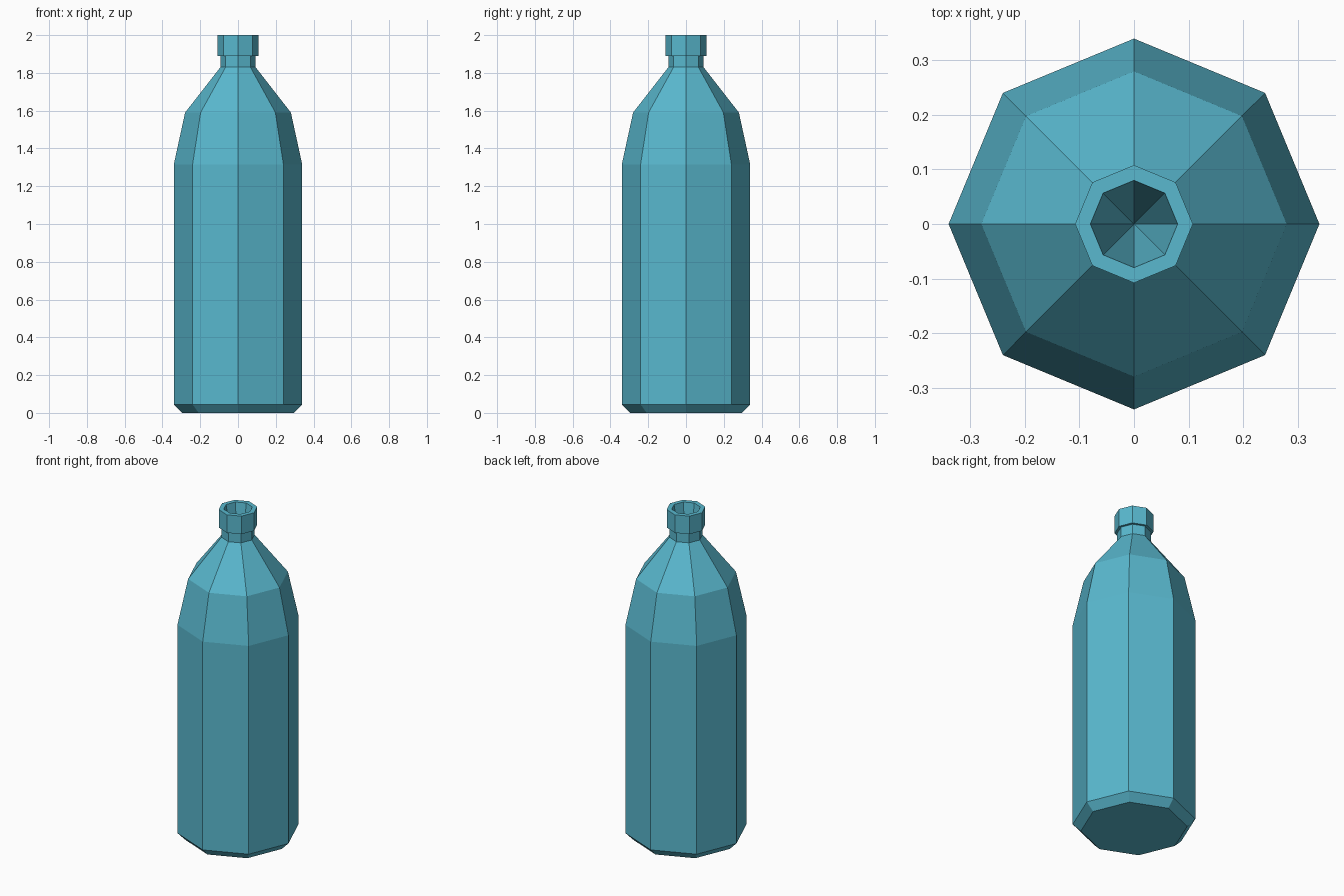
import bpy, bmesh, math

if "Cube" in bpy.data.objects:
    bpy.data.objects.remove(bpy.data.objects["Cube"])

SIDES = 8
# (radius, height) from the base, up the outside, over the rim
PROFILE = [(0.295, 0.0), (0.34, 0.045), (0.34, 1.315), (0.28, 1.59),
           (0.093, 1.83), (0.093, 1.89), (0.108, 1.89), (0.108, 2.0), (0.08, 2.0)]
CAVITY_TIP = 1.5

bm = bmesh.new()


def ring(r, z):
    return [bm.verts.new((r * math.cos(2 * math.pi * k / SIDES),
                          r * math.sin(2 * math.pi * k / SIDES), z)) for k in range(SIDES)]


rings = [ring(r, z) for r, z in PROFILE]

# Outer walls, shoulder, neck and lip
for a, b in zip(rings, rings[1:]):
    for k in range(SIDES):
        n = (k + 1) % SIDES
        bm.faces.new((a[k], a[n], b[n], b[k]))

# Flat base
bm.faces.new(rings[0][::-1])

# Tapered opening inside the mouth
tip = bm.verts.new((0, 0, CAVITY_TIP))
for k in range(SIDES):
    bm.faces.new((rings[-1][k], rings[-1][(k + 1) % SIDES], tip))

mesh = bpy.data.meshes.new("bottle")
bm.to_mesh(mesh)
bm.free()

# Blue glass colour
mat = bpy.data.materials.new("blue_glass")
mat.diffuse_color = (0.10, 0.48, 0.62, 1)
mat.use_nodes = True
mat.node_tree.nodes["Principled BSDF"].inputs["Base Color"].default_value = mat.diffuse_color
mesh.materials.append(mat)

bottle = bpy.data.objects.new("bottle", mesh)
bpy.context.collection.objects.link(bottle)
